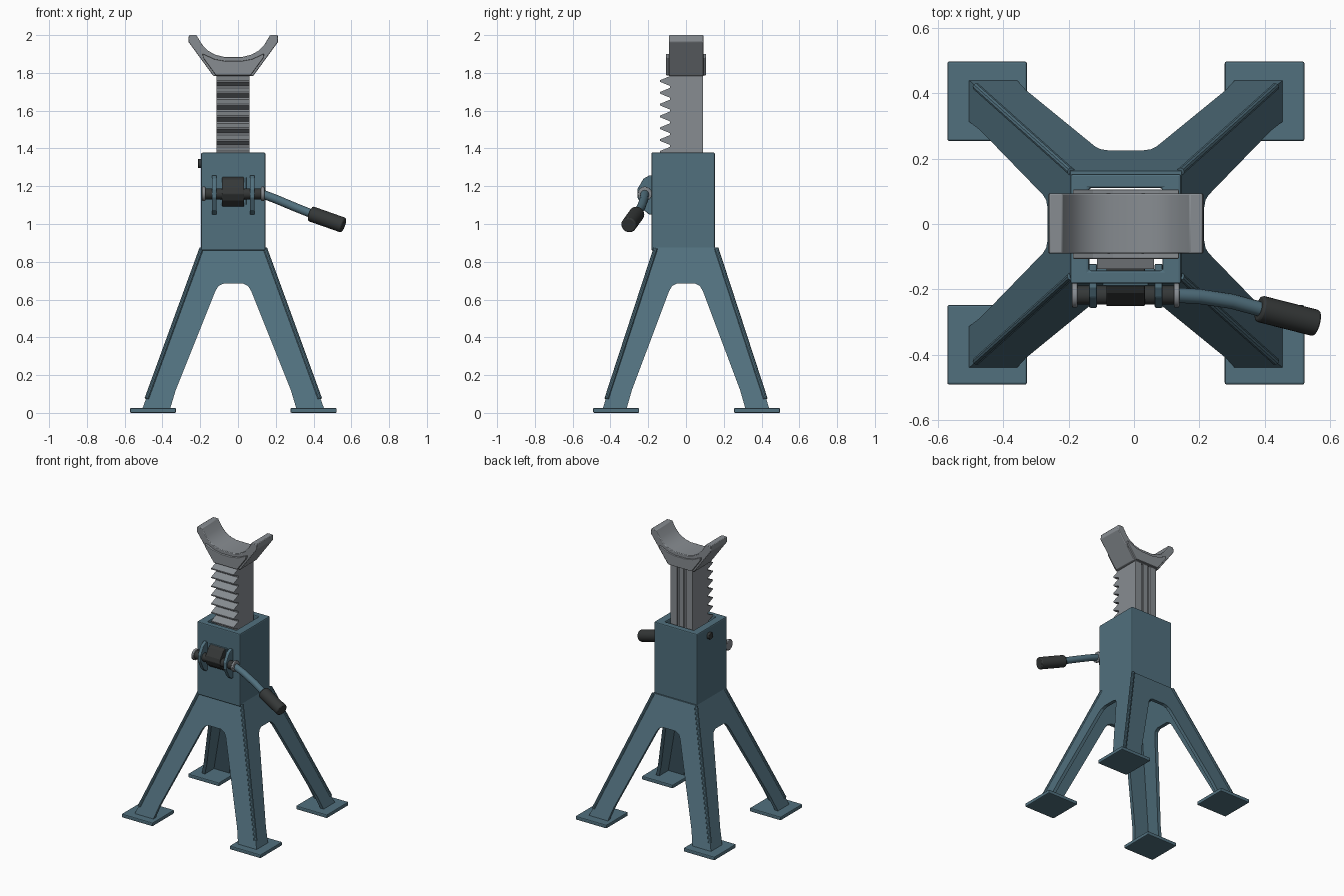
import bpy, bmesh, math
from mathutils import Vector

if "Cube" in bpy.data.objects:
    bpy.data.objects.remove(bpy.data.objects["Cube"])

CX = -0.025  # centre line of the stand


def material(name, rgb):
    m = bpy.data.materials.new(name)
    m.diffuse_color = (*rgb, 1)
    m.use_nodes = True
    m.node_tree.nodes["Principled BSDF"].inputs["Base Color"].default_value = m.diffuse_color
    return m


TEAL = material("teal paint", (0.082, 0.162, 0.208))
GREY = material("cast grey", (0.245, 0.265, 0.285))
DARK = material("dark rubber", (0.035, 0.039, 0.039))


def finish(name, bm, mat, bevel=0.0, smooth=False):
    bmesh.ops.recalc_face_normals(bm, faces=bm.faces)
    me = bpy.data.meshes.new(name)
    bm.to_mesh(me)
    bm.free()
    ob = bpy.data.objects.new(name, me)
    bpy.context.collection.objects.link(ob)
    me.materials.append(mat)
    if bevel:
        b = ob.modifiers.new("bevel", 'BEVEL')
        b.width, b.segments, b.limit_method = bevel, 2, 'ANGLE'
    if smooth:
        bpy.context.view_layer.objects.active = ob
        ob.select_set(True)
        bpy.ops.object.shade_smooth_by_angle(angle=math.radians(35))
        ob.select_set(False)
    return ob


def extrude(bm, pts, offset):
    f = bm.faces.new([bm.verts.new(p) for p in pts])
    r = bmesh.ops.extrude_face_region(bm, geom=[f], use_keep_orig=True)
    vs = [v for v in r["geom"] if isinstance(v, bmesh.types.BMVert)]
    bmesh.ops.translate(bm, verts=vs, vec=offset)


def prism(name, pts, axis, a, b, mat, bevel=0.0, smooth=False):
    """Extrude a 2D profile along an axis from a to b."""
    i = "xyz".index(axis)
    bm = bmesh.new()
    p3 = []
    for p in pts:
        q = list(p)
        q.insert(i, a)
        p3.append(q)
    off = Vector((0, 0, 0))
    off[i] = b - a
    extrude(bm, p3, off)
    return finish(name, bm, mat, bevel, smooth)


def box(name, lo, hi, mat, bevel=0.0):
    pts = [(lo[0], lo[1]), (hi[0], lo[1]), (hi[0], hi[1]), (lo[0], hi[1])]
    return prism(name, pts, 'z', lo[2], hi[2], mat, bevel)


def rod(name, p, q, r, mat, bevel=0.0, sides=24):
    p, q = Vector(p), Vector(q)
    bm = bmesh.new()
    bmesh.ops.create_cone(bm, cap_ends=True, segments=sides, radius1=r, radius2=r,
                          depth=(q - p).length)
    rot = (q - p).to_track_quat('Z', 'Y').to_matrix()
    bmesh.ops.rotate(bm, verts=bm.verts, matrix=rot)
    bmesh.ops.translate(bm, verts=bm.verts, vec=(p + q) / 2)
    return finish(name, bm, mat, bevel, True)


# Four sloping leg panels, each with an arch cut out
ZB, ZT = 0.02, 0.875
TOP, BOT = (0.17, 0.163), (0.482, 0.442)  # half sizes in x and y


def half(i, z):
    t = (z - ZB) / (ZT - ZB)
    return BOT[i] + (TOP[i] - BOT[i]) * t


ARCH = [(0.335, ZB), (0.305, 0.12), (0.095, 0.645), (0.078, 0.672), (0.05, 0.685)]
for name, i, s in (("front", 0, -1), ("back", 0, 1), ("left", 1, -1), ("right", 1, 1)):
    k = 1 if i == 0 else 0.94
    side = [(half(i, ZT), ZT), (half(i, ZB), ZB)] + [(u * k, z) for u, z in ARCH]
    outline = side + [(-u, z) for u, z in reversed(side)]
    bm = bmesh.new()
    if i == 0:
        extrude(bm, [(CX + u, s * half(1, z), z) for u, z in outline], Vector((0, -s * 0.025, 0)))
    else:
        extrude(bm, [(CX + s * half(0, z), u, z) for u, z in outline], Vector((-s * 0.025, 0, 0)))
    finish(name + "_leg_panel", bm, TEAL)

# Corner welds and foot plates
for sx in (-1, 1):
    for sy in (-1, 1):
        tag = ("left" if sx < 0 else "right") + ("_front" if sy < 0 else "_back")
        ends = [(CX + sx * (half(0, z) - 0.004), sy * (half(1, z) - 0.004), z) for z in (0.075, 0.87)]
        rod(tag + "_weld", ends[0], ends[1], 0.012, TEAL, sides=10)
        fx, fy = CX + sx * 0.425, sy * 0.373 + 0.003
        box(tag + "_foot", (fx - 0.122, fy - 0.122, 0), (fx + 0.122, fy + 0.122, 0.026), TEAL, 0.006)

# Hollow square column
bm = bmesh.new()
outer = [(-0.195, -0.183), (0.145, -0.183), (0.145, 0.153), (-0.195, 0.153)]
inner = [(-0.137, -0.143), (0.087, -0.143), (0.087, 0.11), (-0.137, 0.11)]
rings = [[bm.verts.new((x, y, z)) for x, y in loop]
         for loop, z in ((outer, 0.86), (outer, 1.378), (inner, 1.378), (inner, 0.86))]
for r in range(4):
    a, b = rings[r], rings[(r + 1) % 4]
    for j in range(4):
        bm.faces.new((a[j], a[(j + 1) % 4], b[(j + 1) % 4], b[j]))
finish("column", bm, TEAL, 0.007)

# Toothed lifting bar with grooved back
teeth = []
for n in range(14):
    z = 1.757 - n * 0.0625
    teeth += [(-0.085, z + 0.026), (-0.138, z + 0.004), (-0.138, z - 0.004), (-0.085, z - 0.026)]
prism("toothed_bar", [(0.078, 1.80), (-0.085, 1.80)] + teeth + [(-0.085, 0.9), (0.078, 0.9)],
      'x', -0.114, 0.062, GREY)
for name, a, b in (("left", -0.114, -0.06), ("middle", -0.045, -0.007), ("right", 0.008, 0.062)):
    box(name + "_bar_rib", (a, 0.07, 0.9), (b, 0.09, 1.80), GREY, 0.003)

# Curved saddle and its side cheeks
arc = [(0.05, 1.885), (0.095, 1.896), (0.135, 1.918), (0.165, 1.95), (0.195, 2.0)]
sad = arc + [(0.235, 2.0), (0.238, 1.965), (0.105, 1.783)]
prism("saddle", [(CX + x, z) for x, z in sad] + [(CX - x, z) for x, z in reversed(sad)],
      'y', -0.09, 0.093, GREY, 0.004, True)
cheek = [(0.04, 1.862), (0.1, 1.873), (0.163, 1.902), (0.16, 1.88), (0.092, 1.787)]
prism("saddle_cheeks", [(CX + x, z) for x, z in cheek] + [(CX - x, z) for x, z in reversed(cheek)],
      'y', -0.107, 0.106, GREY, 0.004)

# Pivot ears, axle, washers and pawl
ear = [(-0.122, 1.05), (-0.195, 1.05), (-0.225, 1.075), (-0.257, 1.14), (-0.257, 1.185),
       (-0.225, 1.24), (-0.195, 1.257), (-0.122, 1.257)]
for name, x in (("left", -0.138), ("right", 0.063)):
    prism(name + "_pivot_ear", ear, 'x', x, x + 0.025, TEAL, 0.005)
AY, AZ = -0.218, 1.16
rod("pivot_axle", (-0.175, AY, AZ), (0.125, AY, AZ), 0.029, DARK)
for name, x in (("left", -0.19), ("right", 0.122)):
    rod(name + "_washer", (x, AY, AZ), (x + 0.017, AY, AZ), 0.038, GREY, 0.004)
pawl = [(-0.10, 1.235), (-0.185, 1.25), (-0.212, 1.235), (-0.245, 1.19), (-0.252, 1.16),
        (-0.235, 1.125), (-0.2, 1.095), (-0.15, 1.09)]
prism("pawl", pawl, 'x', -0.085, 0.033, DARK, 0.004)
box("pawl_guide", (-0.096, -0.19, 1.1), (0.044, -0.15, 1.25), TEAL, 0.004)

# Lever handle and grip
cu = bpy.data.curves.new("lever_handle", 'CURVE')
cu.dimensions, cu.bevel_depth, cu.bevel_resolution, cu.use_fill_caps = '3D', 0.023, 4, True
path = [(0.125, AY, AZ), (0.2, -0.222, 1.132), (0.3, -0.237, 1.09), (0.4, -0.264, 1.05)]
sp = cu.splines.new('POLY')
sp.points.add(len(path) - 1)
for pt, co in zip(sp.points, path):
    pt.co = (*co, 1)
cu.materials.append(TEAL)
bpy.context.collection.objects.link(bpy.data.objects.new("lever_handle", cu))
rod("lever_grip", (0.383, -0.259, 1.055), (0.559, -0.304, 0.993), 0.041, DARK, 0.007)

# Side set screw
rod("set_screw", (-0.212, 0.02, 1.32), (-0.19, 0.02, 1.32), 0.024, DARK, 0.003)
